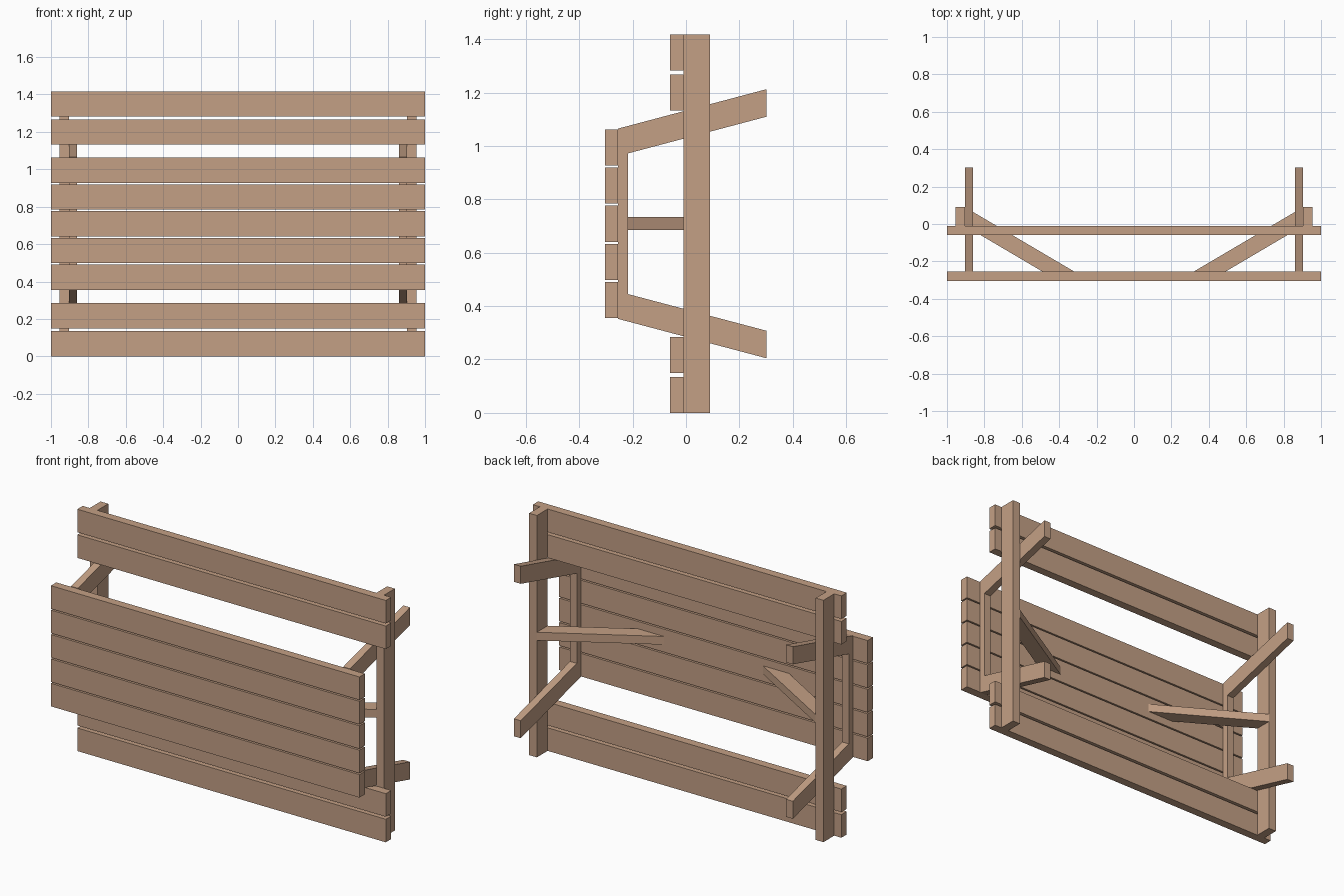
import bpy, bmesh

if "Cube" in bpy.data.objects:
    bpy.data.objects.remove(bpy.data.objects["Cube"])

wood = bpy.data.materials.new("tan wood")
wood.diffuse_color = (0.55, 0.35, 0.235, 1)
wood.use_nodes = True
wood.node_tree.nodes["Principled BSDF"].inputs["Base Color"].default_value = wood.diffuse_color
MID = 0.7085   # mirror height of the table


def prism(name, profile, axis, lo, hi):
    """Extrude a 2D profile along x ((y, z) points) or z ((x, y) points)."""
    bm = bmesh.new()
    pts = [(lo, a, b) if axis == 'x' else (a, b, lo) for a, b in profile]
    face = bm.faces.new([bm.verts.new(p) for p in pts])
    ext = bmesh.ops.extrude_face_region(bm, geom=[face])
    vec = (hi - lo, 0, 0) if axis == 'x' else (0, 0, hi - lo)
    bmesh.ops.translate(bm, vec=vec, verts=[v for v in ext['geom'] if isinstance(v, bmesh.types.BMVert)])
    bmesh.ops.recalc_face_normals(bm, faces=bm.faces)
    me = bpy.data.meshes.new(name)
    bm.to_mesh(me)
    bm.free()
    me.materials.append(wood)
    ob = bpy.data.objects.new(name, me)
    bpy.context.collection.objects.link(ob)
    return ob


def rect(a0, a1, b0, b1):
    return [(a0, b0), (a1, b0), (a1, b1), (a0, b1)]


# table top boards, facing the front
for i in range(5):
    z = 0.355 + i * 0.143
    prism("table_top_board", rect(-0.304, -0.254, z, z + 0.135), 'x', -1, 1)

# two boards for each bench
for z in (0, 0.15, 1.132, 1.282):
    prism("bench_board", rect(-0.06, -0.01, z, z + 0.135), 'x', -1, 1)

for s in (-1, 1):
    # long rail carrying both benches
    prism("bench_rail", rect(-0.01, 0.09, 0, 2 * MID), 'x', s * 0.904, s * 0.954)
    # cleat under the table top
    prism("top_cleat", rect(-0.254, -0.217, 0.445, 0.972), 'x', s * 0.86, s * 0.904)
    # splayed legs, mirrored about the middle height
    for m in (-1, 1):
        leg = [(-0.254, 0.3565), (0.302, 0.504), (0.302, 0.401), (-0.217, 0.2635), (-0.254, 0.2635)]
        prism("leg", [(y, MID + m * z) for y, z in leg], 'x', s * 0.86, s * 0.904)
    # diagonal brace from rail to table top
    brace = [(0.904, -0.01), (0.904, 0.09), (0.32, -0.254), (0.49, -0.254)]
    prism("diagonal_brace", [(s * x, y) for x, y in brace], 'z', 0.685, 0.733)
